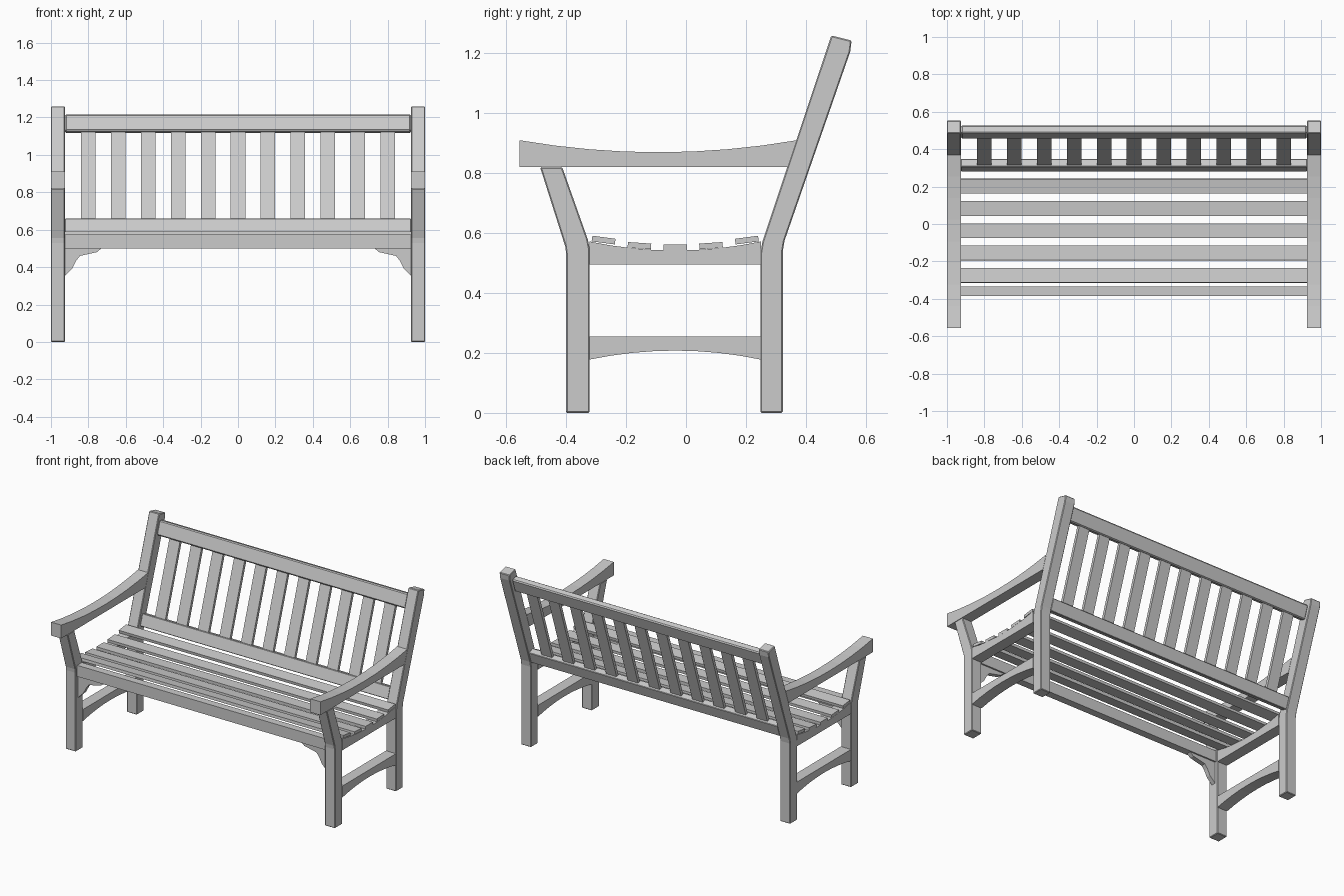
import bpy, bmesh, math

if "Cube" in bpy.data.objects:
    bpy.data.objects.remove(bpy.data.objects["Cube"])

OUT, INN = 1.0, 0.925  # outer and inner x of the end frames


def extrude(name, pts, a, b, axis='x', bevel=0.0):
    """Extrude a (y,z) profile along x, or an (x,z) profile along y, from a to b."""
    bm = bmesh.new()
    put = (lambda p, t: (t, p[0], p[1])) if axis == 'x' else (lambda p, t: (p[0], t, p[1]))
    face = bm.faces.new([bm.verts.new(put(p, a)) for p in pts])
    res = bmesh.ops.extrude_face_region(bm, geom=[face])
    d = put((0, 0), b - a)
    bmesh.ops.translate(bm, vec=d, verts=[v for v in res['geom'] if isinstance(v, bmesh.types.BMVert)])
    bmesh.ops.recalc_face_normals(bm, faces=bm.faces)
    me = bpy.data.meshes.new(name)
    bm.to_mesh(me)
    bm.free()
    ob = bpy.data.objects.new(name, me)
    bpy.context.collection.objects.link(ob)
    if bevel:
        m = ob.modifiers.new("Bevel", 'BEVEL')
        m.width, m.segments = bevel, 1
        m.limit_method, m.angle_limit = 'ANGLE', math.radians(40)
    return ob


def mirror(ob):
    ob.modifiers.new("Mirror", 'MIRROR').use_axis = (True, False, False)
    return ob


def bow(y0, y1, z_end, z_mid, n=8):
    """Points of a shallow parabolic curve from y0 to y1."""
    return [(y0 + (y1 - y0) * i / n, z_mid + (z_end - z_mid) * (2 * i / n - 1) ** 2)
            for i in range(n + 1)]


def tilted_box(cy, cz, w, t, ang):
    """Rectangle profile, width w along the tilt direction, thickness t."""
    c, s = math.cos(ang), math.sin(ang)
    return [(cy + u * c - v * s, cz + u * s + v * c)
            for u, v in ((-w/2, -t/2), (w/2, -t/2), (w/2, t/2), (-w/2, t/2))]


# End frames: legs, armrests, side rails and stretchers
mirror(extrude("front_leg", [(-.40, 0), (-.322, 0), (-.322, .55), (-.328, .58), (-.413, .82),
                             (-.487, .82), (-.403, .555), (-.40, .53)], INN, OUT, bevel=.004))
mirror(extrude("back_leg", [(.248, 0), (.323, 0), (.323, .54), (.329, .575), (.548, 1.205),
                            (.553, 1.243), (.485, 1.26), (.255, .572), (.248, .53)],
               INN, OUT, bevel=.004))
mirror(extrude("armrest", [(.34, .82), (-.555, .82)] + bow(-.555, .37, .91, .87), INN, OUT))
mirror(extrude("seat_side_rail", [(.25, .495), (-.322, .495)] + bow(-.322, .25, .572, .542), INN, OUT))
mirror(extrude("side_stretcher", [(.25, .255), (-.322, .255)] + bow(-.322, .25, .178, .208), INN, OUT))

# Front apron with corner brackets
extrude("front_apron", [(-.385, .50), (-.335, .50), (-.335, .575), (-.385, .575)], -INN, INN)
mirror(extrude("apron_bracket", [(.73, .50), (.755, .48), (.845, .46), (.865, .435), (.885, .395),
                                 (.925, .355), (.925, .50)], -.375, -.345, axis='y'))

# Dished seat slats
for i in range(5):
    k = i - 2
    extrude(f"seat_slat_{i+1}", tilted_box(-.036 + k * .1195, .552 + .0062 * k * k, .078, .019,
                                           k * math.radians(3.8)), -OUT, OUT)

# Leaning back: lower rail, upper rail and upright slats
lean = math.atan2(.69, .23)
extrude("back_lower_rail", tilted_box(.315, .615, .08, .045, lean), -INN, INN, bevel=.003)
extrude("back_upper_rail", tilted_box(.492, 1.166, .095, .045, lean), -INN, INN, bevel=.007)
for i in range(11):
    x = (i - 5) * .16
    extrude(f"back_slat_{i+1}", tilted_box(.406, .896, .51, .02, lean), x - .039, x + .039)
